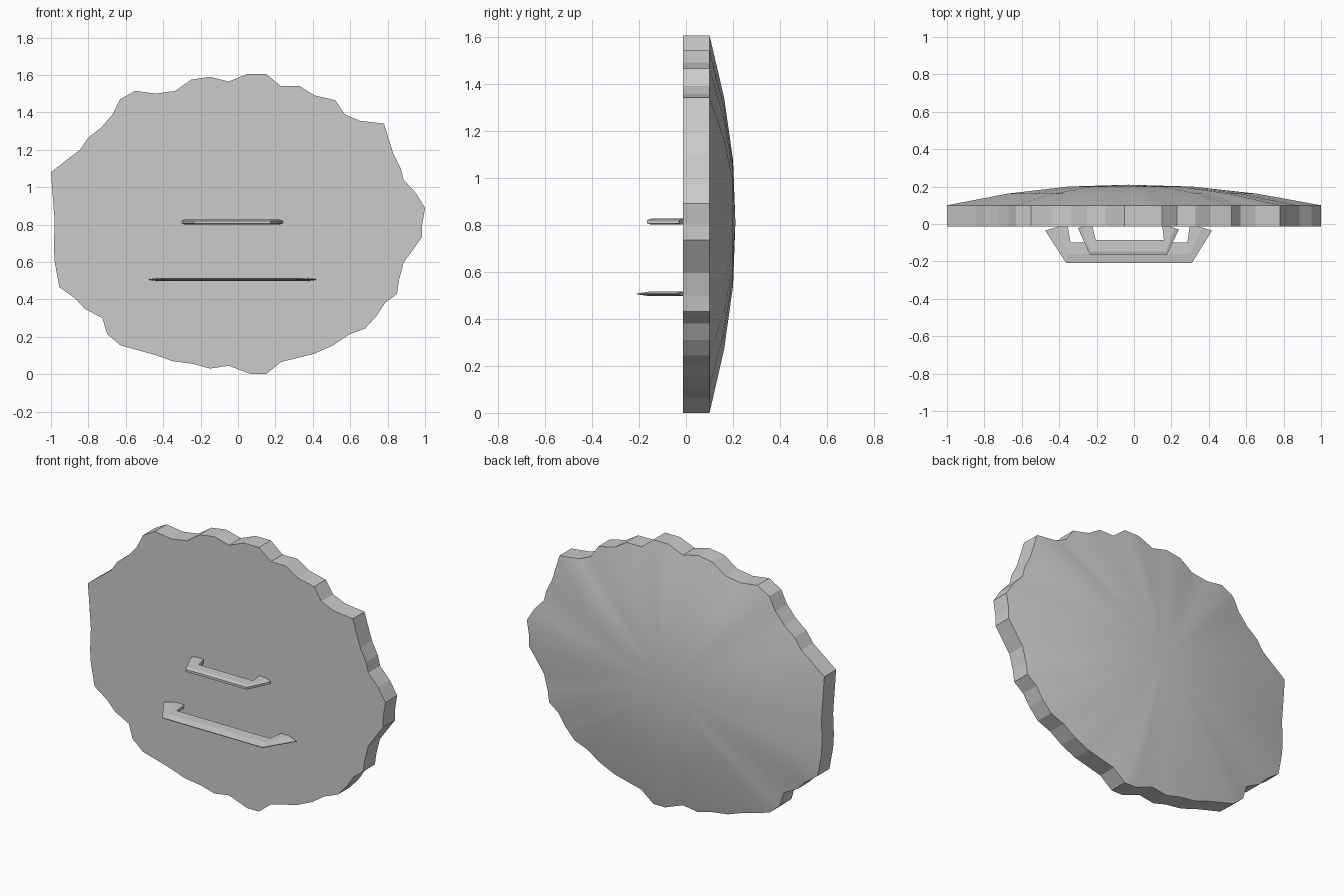
import bpy, bmesh
from mathutils import Vector

if "Cube" in bpy.data.objects:
    bpy.data.objects.remove(bpy.data.objects["Cube"])

grey = bpy.data.materials.new("shield grey")
grey.diffuse_color = (0.6, 0.6, 0.6, 1)
grey.use_nodes = True
grey.node_tree.nodes["Principled BSDF"].inputs["Base Color"].default_value = grey.diffuse_color


def finish(bm, name):
    bmesh.ops.recalc_face_normals(bm, faces=bm.faces)
    me = bpy.data.meshes.new(name)
    bm.to_mesh(me)
    bm.free()
    me.materials.append(grey)
    ob = bpy.data.objects.new(name, me)
    bpy.context.collection.objects.link(ob)
    return ob


# Irregular chipped outline of the shield (x, z), clockwise from the top
outline = [
    (.05, 1.605), (.15, 1.605), (.23, 1.54), (.33, 1.54), (.41, 1.49), (.52, 1.465),
    (.57, 1.39), (.65, 1.355), (.78, 1.34), (.83, 1.18), (.87, 1.10), (.885, 1.04),
    (.95, .97), (1, .89), (.985, .80), (.985, .735), (.885, .595), (.86, .50),
    (.85, .43), (.785, .38), (.74, .31), (.68, .245), (.59, .21), (.51, .155),
    (.41, .11), (.23, .065), (.15, 0), (.07, 0), (-.05, .045), (-.15, .03),
    (-.24, .055), (-.35, .07), (-.45, .105), (-.63, .155), (-.70, .215), (-.725, .30),
    (-.82, .35), (-.87, .405), (-.955, .465), (-.98, .60), (-.985, .68), (-.98, .81),
    (-1, 1.08), (-.845, 1.2), (-.80, 1.265), (-.73, 1.32), (-.67, 1.39), (-.63, 1.47),
    (-.55, 1.515), (-.44, 1.5), (-.335, 1.515), (-.25, 1.575), (-.15, 1.59), (-.05, 1.565)]

# Shield: flat front, straight rim, shallow dome made of shrinking rings
CX, CZ = -0.03, 0.81
bm = bmesh.new()
rings = []
for y, s in [(-.013, 1), (.1, 1), (.162, .667), (.2, .333)]:
    rings.append([bm.verts.new((CX + (x - CX) * s, y, CZ + (z - CZ) * s)) for x, z in outline])
n = len(outline)
bm.faces.new(rings[0])
for k in range(3):
    for i in range(n):
        j = (i + 1) % n
        f = bm.faces.new((rings[k][i], rings[k][j], rings[k + 1][j], rings[k + 1][i]))
        f.smooth = k > 0
tip = bm.verts.new((CX, .21, CZ))
for i in range(n):
    bm.faces.new((rings[3][i], rings[3][(i + 1) % n], tip)).smooth = True
finish(bm, "shield_plate")


# Handles: bracket with a thin outer edge and a thicker inner edge
def handle(name, z, outer, inner, edge, thick, mid):
    bm = bmesh.new()
    sections = []
    for o, i in zip(outer, inner):
        o, i = Vector(o), Vector(i)
        m = o.lerp(i, mid)
        pts = [(o, edge), (m, thick), (i, thick), (i, -thick), (m, -thick), (o, -edge)]
        sections.append([bm.verts.new((p.x, p.y, z + h)) for p, h in pts])
    for a, b in zip(sections, sections[1:]):
        for k in range(6):
            j = (k + 1) % 6
            bm.faces.new((a[k], a[j], b[j], b[k]))
    bm.faces.new(sections[0])
    bm.faces.new(sections[-1])
    finish(bm, name)


handle("arm_handle", .506,
       [(-.475, -.035), (-.363, -.208), (.31, -.208), (.417, -.035)],
       [(-.355, .0), (-.34, -.1), (.285, -.1), (.30, .0)], .002, .009, .45)
handle("hand_grip", .813,
       [(-.30, -.022), (-.235, -.166), (.175, -.166), (.24, -.03)],
       [(-.225, .0), (-.205, -.085), (.16, -.085), (.15, .0)], .007, .013, .25)
